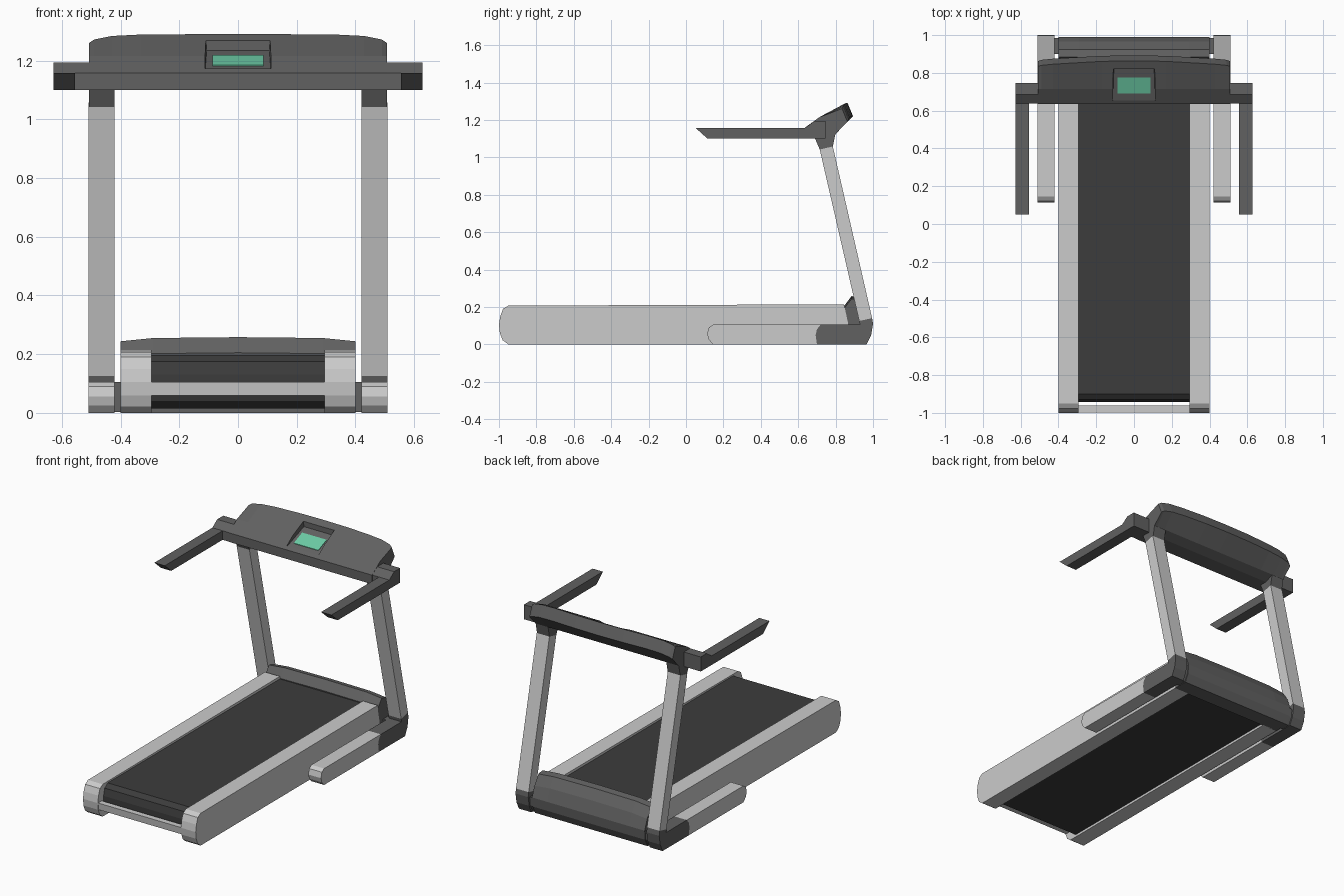
import bpy, bmesh


def material(name, v):
    m = bpy.data.materials.new(name)
    m.diffuse_color = (*v, 1)
    return m


DARK = material("dark_plastic", (0.12, 0.12, 0.12))
RUBBER = material("belt_rubber", (0.045, 0.045, 0.045))
GREEN = material("screen_green", (0.15, 0.6, 0.38))


def loft(name, sections, mat=None, mirror=False):
    """Skin a list of equal-length closed sections and cap both ends."""
    bm = bmesh.new()
    rings = [[bm.verts.new(p) for p in s] for s in sections]
    n = len(rings[0])
    for a, b in zip(rings, rings[1:]):
        for i in range(n):
            j = (i + 1) % n
            bm.faces.new((a[i], a[j], b[j], b[i]))
    bm.faces.new(rings[0])
    bm.faces.new(rings[-1][::-1])
    bmesh.ops.recalc_face_normals(bm, faces=bm.faces)
    me = bpy.data.meshes.new(name)
    bm.to_mesh(me)
    bm.free()
    ob = bpy.data.objects.new(name, me)
    bpy.context.collection.objects.link(ob)
    if mat:
        me.materials.append(mat)
    if mirror:
        ob.modifiers.new("mirror", 'MIRROR')
    return ob


def prism(name, x0, x1, profile, mat=None, mirror=False):
    """Extrude a (y, z) profile along x."""
    return loft(name, [[(x, y, z) for y, z in profile] for x in (x0, x1)], mat, mirror)


# Running deck: side rails, belt loop, rear bar
prism("side_rail", 0.295, 0.40,
      [(-0.95, 0), (-0.98, 0.022), (-0.995, 0.06), (-1, 0.105), (-0.993, 0.15),
       (-0.978, 0.19), (-0.95, 0.207), (0.845, 0.214), (0.865, 0.12), (0.865, 0)],
      mirror=True)
prism("running_belt", -0.295, 0.295,
      [(-0.90, 0.015), (-0.93, 0.04), (-0.942, 0.08), (-0.942, 0.13),
       (-0.93, 0.175), (-0.90, 0.197), (0.87, 0.197), (0.87, 0.015)], RUBBER)
prism("rear_bar", -0.30, 0.30,
      [(-0.96, 0.06), (-0.992, 0.06), (-0.997, 0.105), (-0.96, 0.105)])

# Motor hood, slightly crowned across its width
HOOD = [(0.845, 0.205), (0.885, 0.258), (0.925, 0.25), (0.965, 0.19), (0.99, 0.11),
        (0.985, 0.05), (0.96, 0.0), (0.86, 0.0), (0.862, 0.11)]
hood_stations = [(-0.40, 0.014), (-0.29, 0.003), (0, 0), (0.29, 0.003), (0.40, 0.014)]
loft("motor_hood", [[(x, y, z - (d if z > 0.15 else 0)) for y, z in HOOD]
                    for x, d in hood_stations], DARK)
prism("front_cross_beam", -0.43, 0.43,
      [(0.90, 0.003), (0.955, 0.003), (0.98, 0.05), (0.985, 0.105), (0.90, 0.105)], DARK)

# Base feet, corner joints, uprights, top brackets
prism("base_foot", 0.42, 0.51,
      [(0.145, 0), (0.122, 0.025), (0.113, 0.055), (0.122, 0.09), (0.145, 0.105),
       (0.72, 0.105), (0.70, 0.08), (0.693, 0.05), (0.70, 0)], mirror=True)
prism("corner_joint", 0.42, 0.51,
      [(0.70, 0), (0.693, 0.05), (0.70, 0.08), (0.72, 0.105), (0.93, 0.105),
       (0.926, 0.125), (0.995, 0.14), (1.0, 0.11), (0.99, 0.05), (0.966, 0)],
      DARK, mirror=True)
prism("upright", 0.42, 0.51,
      [(0.926, 0.125), (0.995, 0.14), (0.785, 1.058), (0.715, 1.042)], mirror=True)
prism("upright_bracket", 0.42, 0.508,
      [(0.715, 1.042), (0.785, 1.058), (0.80, 1.13), (0.78, 1.17), (0.70, 1.15),
       (0.69, 1.10)], DARK, mirror=True)

# Handles and the blocks joining them to the console
prism("handle", 0.555, 0.628,
      [(0.05, 1.158), (0.66, 1.158), (0.66, 1.10), (0.115, 1.10)], DARK, mirror=True)
prism("handle_block", 0.50, 0.628,
      [(0.637, 1.10), (0.637, 1.158), (0.685, 1.193), (0.747, 1.193), (0.747, 1.10)],
      DARK, mirror=True)

# Console: lofted across x, rear edge bowed and ends dropped
CONSOLE = [(0.635, 1.10), (0.635, 1.158), (0.715, 1.216), (0.864, 1.29),
           (0.893, 1.22), (0.80, 1.125), (0.74, 1.10)]
half = [(0.17, 0.003, 0.0), (0.33, 0.012, 0.001), (0.43, 0.018, 0.006),
        (0.49, 0.024, 0.018), (0.508, 0.03, 0.03)]
stations = [(-x, s, d) for x, s, d in half[::-1]] + [(0, 0, 0)] + half
sections = []
for x, s, d in stations:
    ring = []
    for i, (y, z) in enumerate(CONSOLE):
        back = i in (3, 4)
        ring.append((x, y - (s if back else 0), z - (d if back else 0)))
    sections.append(ring)
console = loft("console", sections, DARK)

# Screen recess cut into the sloped face
def floor_z(y):
    return 1.165 + 0.41 * (y - 0.65)


cutter = loft("recess_cutter", [
    [(-w, 0.655, floor_z(0.655) + h), (w, 0.655, floor_z(0.655) + h),
     (w * 0.95, 0.82, floor_z(0.82) + h), (-w * 0.95, 0.82, floor_z(0.82) + h)]
    for w, h in ((0.112, 0), (0.126, 0.15))])
cutter.hide_render = True
mod = console.modifiers.new("recess", 'BOOLEAN')
mod.operation, mod.solver, mod.object = 'DIFFERENCE', 'EXACT', cutter
bpy.context.view_layer.objects.active = console
bpy.ops.object.modifier_apply(modifier="recess")
bpy.data.objects.remove(cutter)

# Screen
prism("screen", -0.087, 0.087,
      [(0.69, floor_z(0.69) - 0.004), (0.69, floor_z(0.69) + 0.003),
       (0.775, floor_z(0.775) + 0.003), (0.775, floor_z(0.775) - 0.004)], GREEN)
